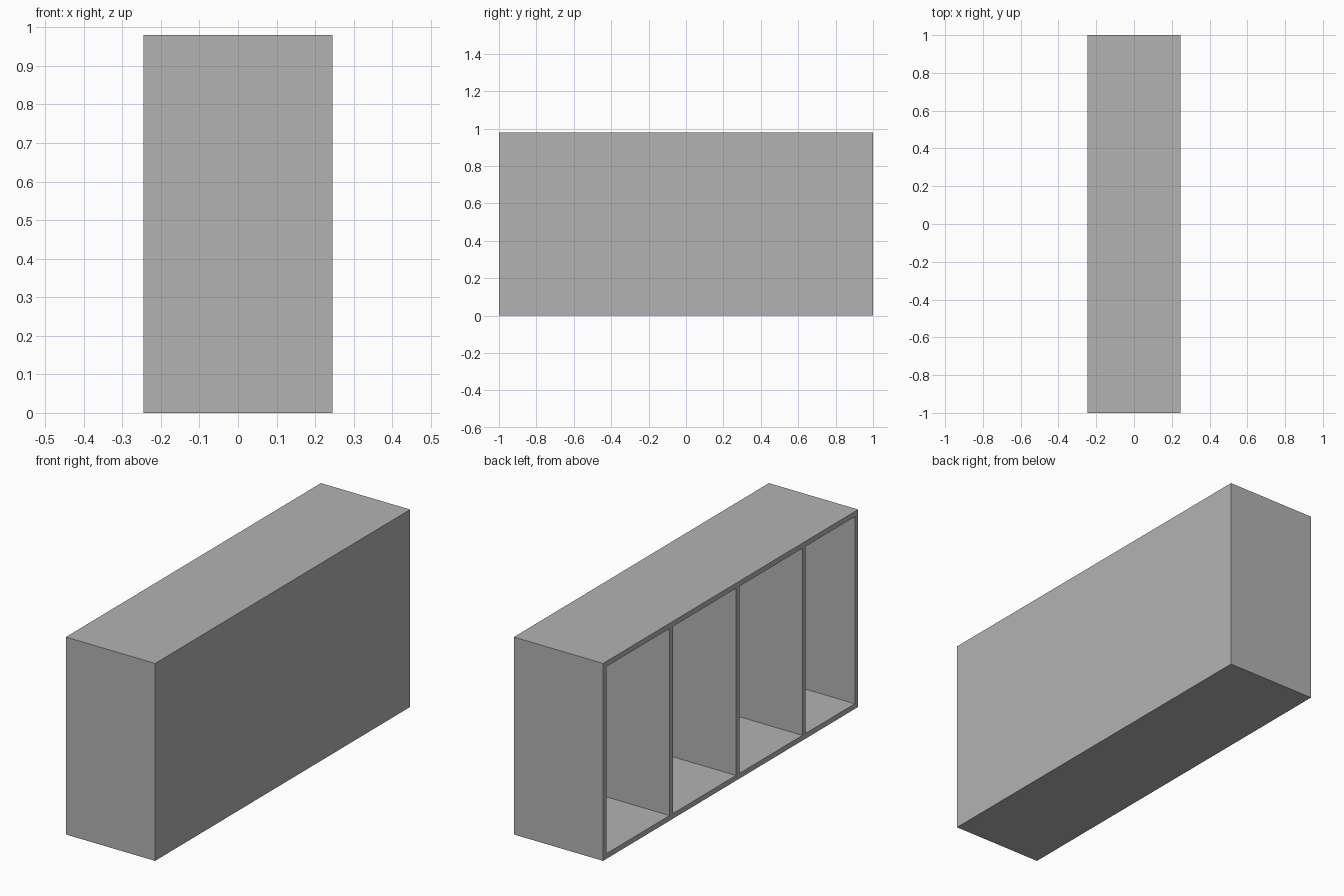
import bpy

cube = bpy.data.objects.get("Cube")
if cube:
    bpy.data.objects.remove(cube, do_unlink=True)

LENGTH, DEPTH, HEIGHT = 2.0, 0.49, 0.98
BOARD = 0.026   # board thickness
PITCH = 0.521   # spacing of the uprights, measured from the +y end

grey = bpy.data.materials.new("matte_grey")
grey.use_nodes = True
colour = (0.45, 0.45, 0.45, 1)
grey.diffuse_color = colour
grey.node_tree.nodes["Principled BSDF"].inputs["Base Color"].default_value = colour


def board(name, low, high):
    """Box spanning two opposite corners."""
    centre = [(a + b) / 2 for a, b in zip(low, high)]
    bpy.ops.mesh.primitive_cube_add(size=1, location=centre)
    obj = bpy.context.object
    obj.name = name
    obj.scale = [b - a for a, b in zip(low, high)]
    bpy.ops.object.transform_apply(location=False, rotation=False, scale=True)
    obj.data.materials.append(grey)
    return obj


x, y = DEPTH / 2, LENGTH / 2
inner_x = x - BOARD

# Outer case: top and bottom run full length, ends fit between them
board("bottom_panel", (-x, -y, 0), (x, y, BOARD))
board("top_panel", (-x, -y, HEIGHT - BOARD), (x, y, HEIGHT))
board("front_end_panel", (-x, -y, BOARD), (x, -y + BOARD, HEIGHT - BOARD))
board("rear_end_panel", (-x, y - BOARD, BOARD), (x, y, HEIGHT - BOARD))

# Closed side; the -x side stays open
board("closed_side_panel", (inner_x, -y + BOARD, BOARD),
      (x, y - BOARD, HEIGHT - BOARD))

# Three dividers, leaving a narrower bay at the front end
for i in range(1, 4):
    edge = y - i * PITCH
    board(f"divider_{i}", (-x, edge - BOARD, BOARD),
          (inner_x, edge, HEIGHT - BOARD))
